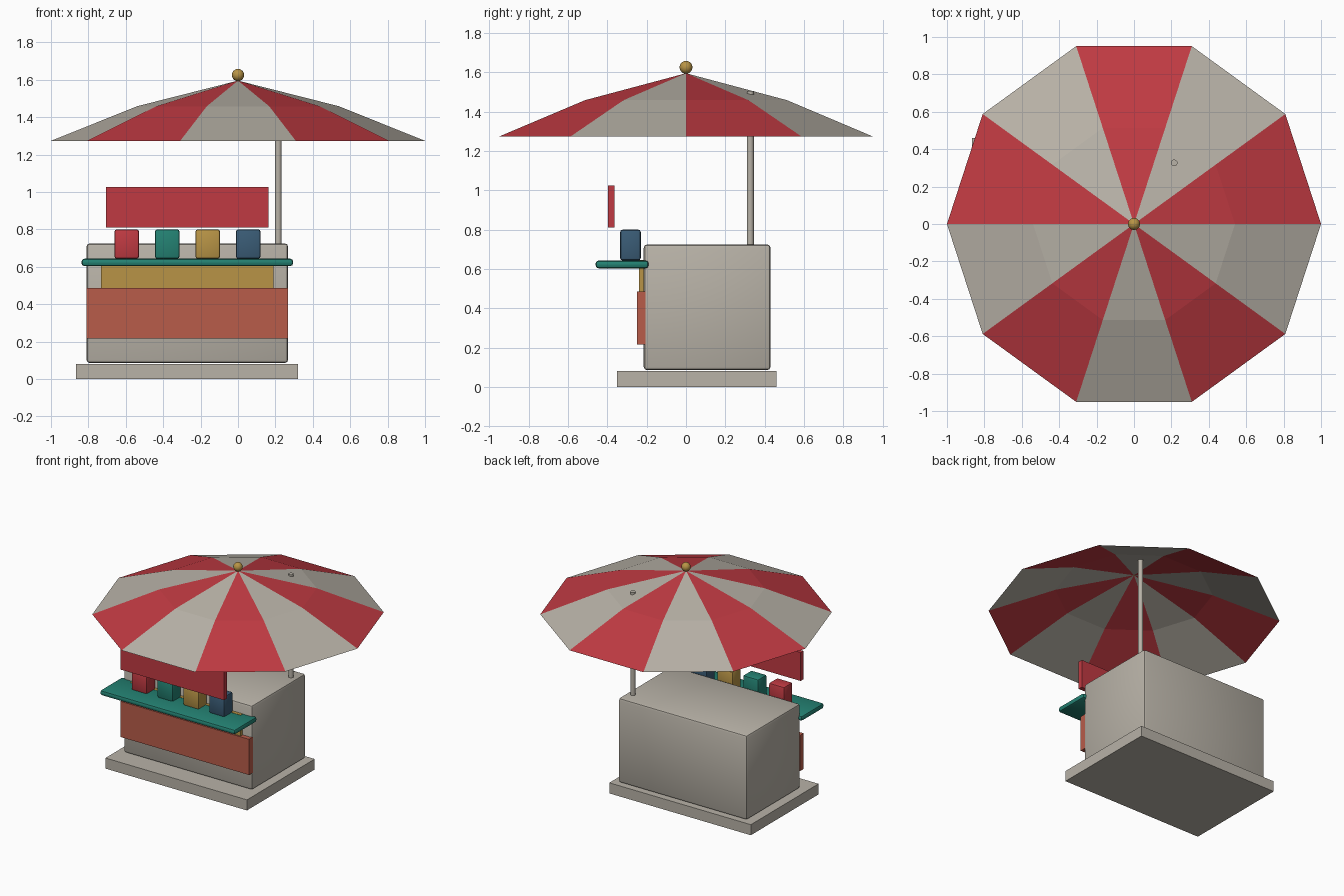
import bpy, bmesh, math

cube = bpy.data.objects.get("Cube")
if cube:
    bpy.data.objects.remove(cube, do_unlink=True)


def material(name, rgb):
    """Flat colour material from display (sRGB) values."""
    col = [((c / 255 + 0.055) / 1.055) ** 2.4 for c in rgb] + [1.0]
    m = bpy.data.materials.new(name)
    m.use_nodes = True
    m.diffuse_color = col
    m.node_tree.nodes["Principled BSDF"].inputs["Base Color"].default_value = col
    return m


STONE = material("warm grey", (184, 178, 167))
RED = material("red", (192, 58, 66))
TEAL = material("teal", (36, 130, 115))
GOLD = material("gold", (184, 148, 70))
BLUE = material("navy blue", (58, 92, 118))
CLAY = material("clay orange", (184, 92, 74))


def finish(name, bm, *mats):
    mesh = bpy.data.meshes.new(name)
    bm.to_mesh(mesh)
    bm.free()
    obj = bpy.data.objects.new(name, mesh)
    bpy.context.collection.objects.link(obj)
    for m in mats:
        mesh.materials.append(m)
    return obj


def smooth(obj, angle=40):
    bpy.ops.object.select_all(action="DESELECT")
    obj.select_set(True)
    bpy.context.view_layer.objects.active = obj
    bpy.ops.object.shade_smooth_by_angle(angle=math.radians(angle))


def box(name, x, y, z, mat, bevel=0):
    """Box given by its (min, max) range on each axis."""
    bm = bmesh.new()
    bmesh.ops.create_cube(bm, size=1)
    for v in bm.verts:
        v.co = [lo + (c + 0.5) * (hi - lo) for c, (lo, hi) in zip(v.co, (x, y, z))]
    if bevel:
        bmesh.ops.bevel(bm, geom=bm.edges[:], offset=bevel, segments=2,
                        profile=0.5, affect="EDGES")
    obj = finish(name, bm, mat)
    if bevel:
        smooth(obj)
    return obj


# Stall body on its plinth
box("plinth", (-0.865, 0.32), (-0.35, 0.46), (0, 0.08), STONE)
box("stall_body", (-0.81, 0.268), (-0.215, 0.43), (0.085, 0.725), STONE, 0.018)

# Front panels, counter and sign board
box("lower_panel", (-0.81, 0.268), (-0.25, -0.206), (0.216, 0.486), CLAY)
box("serving_panel", (-0.733, 0.19), (-0.24, -0.205), (0.38, 0.645), GOLD)
box("counter", (-0.837, 0.295), (-0.46, -0.19), (0.603, 0.643), TEAL, 0.016)
box("sign_board", (-0.705, 0.162), (-0.397, -0.364), (0.81, 1.025), RED)

# Row of goods on the counter
for i, mat in enumerate((RED, TEAL, GOLD, BLUE)):
    cx = -0.595 + 0.2165 * i
    box(f"goods_box_{i + 1}", (cx - 0.066, cx + 0.066), (-0.335, -0.23),
        (0.643, 0.80), mat, 0.013)

# Canopy pole
bm = bmesh.new()
bmesh.ops.create_cone(bm, cap_ends=True, segments=12, radius1=0.018,
                      radius2=0.018, depth=0.80)
bmesh.ops.translate(bm, verts=bm.verts, vec=(0.215, 0.327, 1.105))
smooth(finish("canopy_pole", bm, STONE))

# Striped canopy: open shell of ten two-step panels
SIDES = 10
bm = bmesh.new()
apex = bm.verts.new((0, 0, 1.595))
rings = []
for radius, z in ((0.54, 1.458), (1.0, 1.273)):
    rings.append([bm.verts.new((radius * math.cos(math.tau * i / SIDES),
                                radius * math.sin(math.tau * i / SIDES), z))
                  for i in range(SIDES)])
inner, outer = rings
for i in range(SIDES):
    j = (i + 1) % SIDES
    for verts in ((apex, inner[i], inner[j]),
                  (inner[i], outer[i], outer[j], inner[j])):
        bm.faces.new(verts).material_index = i % 2
finish("canopy", bm, RED, STONE)

# Finial ball
bm = bmesh.new()
bmesh.ops.create_uvsphere(bm, u_segments=12, v_segments=8, radius=0.033)
bmesh.ops.translate(bm, verts=bm.verts, vec=(0, 0, 1.625))
smooth(finish("finial", bm, GOLD))
